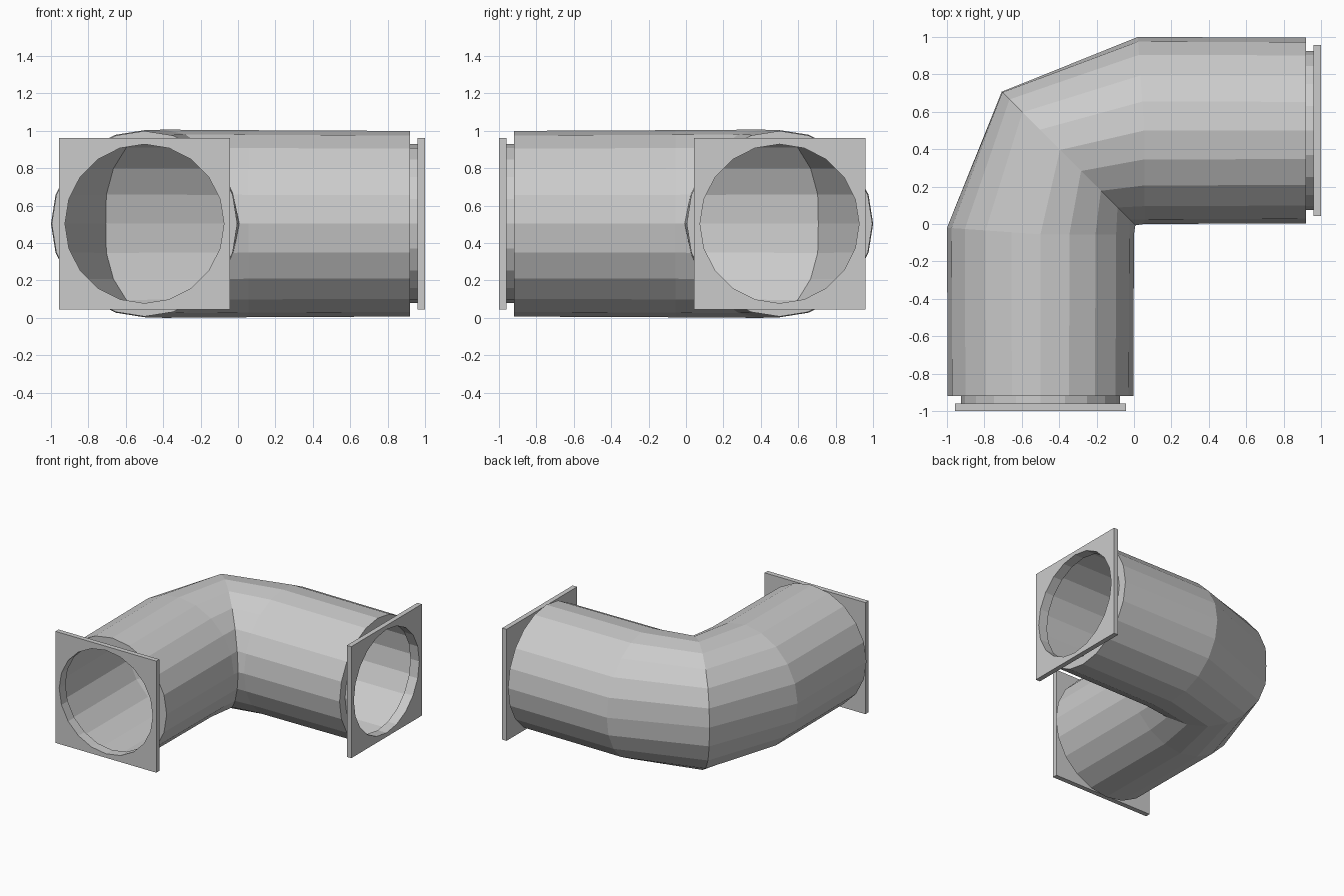
import bpy, bmesh, math
from math import sin, cos, pi

if "Cube" in bpy.data.objects:
    bpy.data.objects.remove(bpy.data.objects["Cube"])

N = 20            # sides of the duct
ZC = 0.503        # height of the duct axis
ANG = [2 * pi * k / N for k in range(N)]


def other_leg(p):
    """Mirror across the elbow's diagonal plane (y = -x)."""
    return (-p[1], -p[0], p[2])


def finish(bm, name):
    bmesh.ops.recalc_face_normals(bm, faces=bm.faces)
    me = bpy.data.meshes.new(name)
    bm.to_mesh(me)
    bm.free()
    ob = bpy.data.objects.new(name, me)
    bpy.context.collection.objects.link(ob)
    return ob


def leg_ring(y, r):
    return [(-0.5 - r * cos(a), y, ZC + r * sin(a)) for a in ANG]


def joint_ring():
    # slightly skewed seam where the straight leg meets the bend
    return [(-0.5 - 0.5 * cos(a), -0.02 - 0.035 * min(1, 1 - cos(a)), ZC + 0.5 * sin(a))
            for a in ANG]


def middle_ring():
    # ring in the diagonal plane, its top and bottom pushed outward a little
    pts = []
    for a in ANG:
        d = 0.505 * cos(a) + 0.065 * abs(sin(a))
        x = -0.35 - d * math.sqrt(0.5)
        pts.append((x, -x, ZC + 0.503 * sin(a)))
    return pts


# elbow duct with a narrower neck at each end
half = [leg_ring(-0.96, 0.425), leg_ring(-0.92, 0.425), leg_ring(-0.92, 0.496), joint_ring()]
rings = half + [middle_ring()] + [[other_leg(p) for p in r] for r in reversed(half)]
bm = bmesh.new()
loops = [[bm.verts.new(p) for p in r] for r in rings]
for a, b in zip(loops, loops[1:]):
    for i in range(N):
        j = (i + 1) % N
        bm.faces.new((a[i], a[j], b[j], b[i]))
finish(bm, "elbow_duct")


# square flange plates with round openings
def flange(name, mapping):
    bm = bmesh.new()
    h = 0.458
    square = [(-0.5 + sx * h, -1.0, ZC + sz * h) for sx, sz in ((-1, -1), (1, -1), (1, 1), (-1, 1))]
    edges = []
    for outline in (square, leg_ring(-1.0, 0.425)):
        vs = [bm.verts.new(mapping(p)) for p in outline]
        edges += [bm.edges.new((vs[i], vs[(i + 1) % len(vs)])) for i in range(len(vs))]
    bmesh.ops.triangle_fill(bm, use_beauty=True, use_dissolve=False, edges=edges)
    # thicken toward the duct
    ext = bmesh.ops.extrude_face_region(bm, geom=bm.faces[:], use_keep_orig=True)
    moved = [g for g in ext["geom"] if isinstance(g, bmesh.types.BMVert)]
    bmesh.ops.translate(bm, verts=moved, vec=mapping((0, 0.04, 0)))
    finish(bm, name)


flange("front_flange", lambda p: p)
flange("side_flange", other_leg)
